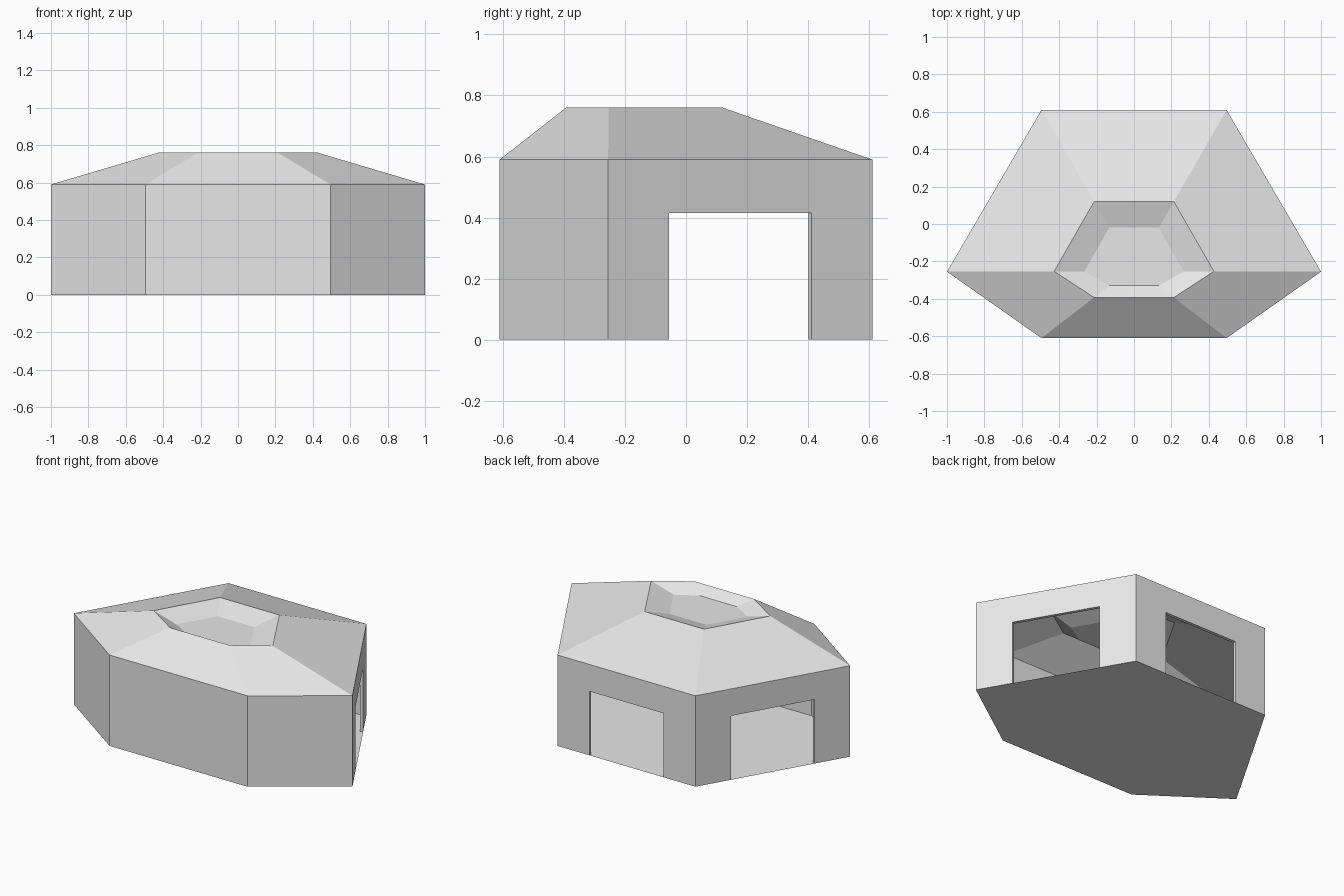
import bpy
import bmesh
from mathutils import Vector

WALL = 0.02          # shell thickness
DOOR_TOP = 0.415
DOOR_SPAN = (0.23, 0.77)
DOOR_SIDES = (0, 1, 5)

cube = bpy.data.objects.get("Cube")
if cube:
    bpy.data.objects.remove(cube, do_unlink=True)

grey = bpy.data.materials.new("pale_grey")
grey.use_nodes = True
grey.diffuse_color = (0.8, 0.8, 0.8, 1)
grey.node_tree.nodes["Principled BSDF"].inputs["Base Color"].default_value = (0.8, 0.8, 0.8, 1)


def hexagon(back, middle, front, z):
    """Mirrored six-corner ring, counterclockwise from the back left corner."""
    half = [back, middle, front]
    right = [Vector((-x, y, z)) for x, y in half]
    left = [Vector((x, y, z)) for x, y in reversed(half)]
    return left[-1:] + right + left[:-1]


def make_object(name, bm):
    mesh = bpy.data.meshes.new(name)
    bm.to_mesh(mesh)
    bm.free()
    mesh.materials.append(grey)
    obj = bpy.data.objects.new(name, mesh)
    bpy.context.collection.objects.link(obj)
    return obj


footprint = ((0.495, 0.61), (1.0, -0.255), (0.495, -0.61))
base = hexagon(*footprint, 0)
eaves = hexagon(*footprint, 0.59)
rim = hexagon((0.213, 0.12), (0.427, -0.253), (0.213, -0.393), 0.76)
basin = hexagon((0.133, -0.02), (0.265, -0.253), (0.133, -0.33), 0.713)

# Walls, three with a doorway open to the ground
bm = bmesh.new()
for i in range(6):
    j = (i + 1) % 6
    outline = [base[i]]
    if i in DOOR_SIDES:
        start, end = (base[i].lerp(base[j], f) for f in DOOR_SPAN)
        up = Vector((0, 0, DOOR_TOP))
        outline += [start, start + up, end + up, end]
    outline += [base[j], eaves[j], eaves[i]]
    bm.faces.new([bm.verts.new(p) for p in outline])

# Sloping roof, then the shallow basin sunk into its top
for lower, upper in ((eaves, rim), (rim, basin)):
    for i in range(6):
        j = (i + 1) % 6
        bm.faces.new([bm.verts.new(p) for p in (lower[i], lower[j], upper[j], upper[i])])
bm.faces.new([bm.verts.new(p) for p in basin])
bmesh.ops.remove_doubles(bm, verts=bm.verts[:], dist=0.0001)
shell = make_object("walls_and_roof", bm)
solid = shell.modifiers.new("thickness", 'SOLIDIFY')
solid.thickness = WALL
solid.offset = -1
solid.use_even_offset = True

# Floor sheet between the walls
bm = bmesh.new()
face = bm.faces.new([bm.verts.new(p) for p in base])
border = bmesh.ops.inset_region(bm, faces=[face], thickness=WALL,
                                use_boundary=True, use_even_offset=True)
bmesh.ops.delete(bm, geom=border["faces"], context='FACES')
make_object("floor", bm)
